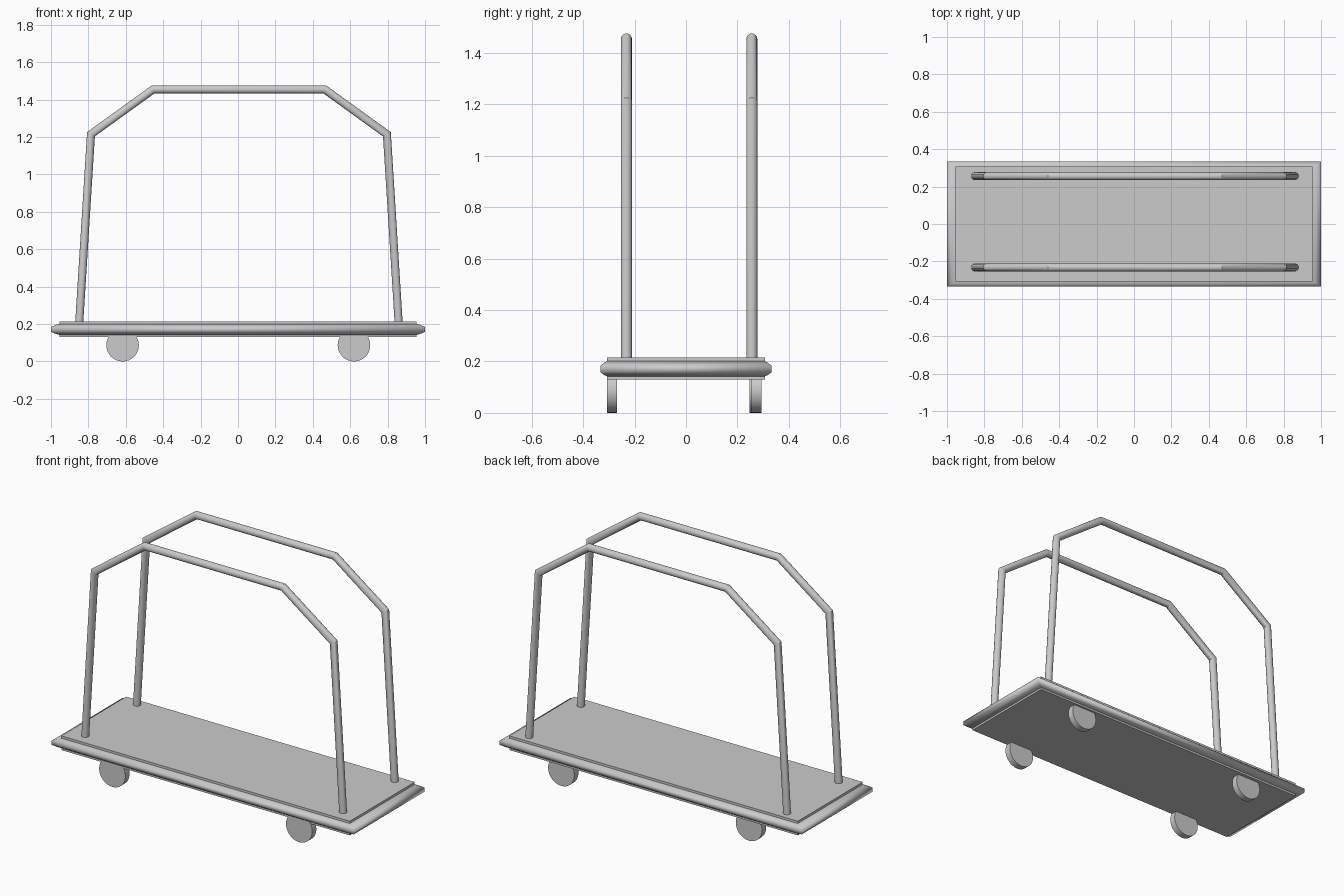
import bpy, bmesh
from math import pi, cos, sin, radians
from mathutils import Vector, Matrix

if "Cube" in bpy.data.objects:
    bpy.data.objects.remove(bpy.data.objects["Cube"])


def finish(bm, name, angle):
    bmesh.ops.recalc_face_normals(bm, faces=bm.faces)
    mesh = bpy.data.meshes.new(name)
    bm.to_mesh(mesh)
    bm.free()
    ob = bpy.data.objects.new(name, mesh)
    bpy.context.collection.objects.link(ob)
    bpy.ops.object.select_all(action='DESELECT')
    bpy.context.view_layer.objects.active = ob
    ob.select_set(True)
    bpy.ops.object.shade_smooth_by_angle(angle=radians(angle))
    return ob


def loft(bm, rings):
    loops = [[bm.verts.new(p) for p in ring] for ring in rings]
    n = len(loops[0])
    for a, b in zip(loops, loops[1:]):
        for i in range(n):
            j = (i + 1) % n
            bm.faces.new((a[i], a[j], b[j], b[i]))
    bm.faces.new(loops[0])
    bm.faces.new(loops[-1])


def rectangle(hx, hy, z):
    return [(-hx, -hy, z), (hx, -hy, z), (hx, hy, z), (-hx, hy, z)]


# Flat load platform
bm = bmesh.new()
loft(bm, [rectangle(0.955, 0.307, z) for z in (0.13, 0.215)])
finish(bm, "platform", 30)

# Bumper moulding with mitred corners round the platform
bm = bmesh.new()
profile = [(0.0, 0.142), (0.4, 0.147), (1.0, 0.158), (1.0, 0.184), (0.4, 0.196), (0.0, 0.201)]
loft(bm, [rectangle(0.955 + 0.045 * t, 0.307 + 0.026 * t, z) for t, z in profile])
finish(bm, "bumper", 75)


# Bent tube handrails, mitred at each bend
def rail(name, y, r=0.0215, sides=16):
    pts = [Vector(p) for p in ((-0.85, 0.19), (-0.786, 1.215), (-0.453, 1.455),
                               (0.463, 1.455), (0.796, 1.215), (0.86, 0.19))]
    dirs = [(b - a).normalized() for a, b in zip(pts, pts[1:])]
    rings = []
    for i, p in enumerate(pts):
        d0, d1 = dirs[max(i - 1, 0)], dirs[min(i, len(dirs) - 1)]
        t = (d0 + d1).normalized()
        side = Vector((-t.y, t.x)) / t.dot(d0)
        ring = []
        for k in range(sides):
            a = 2 * pi * k / sides
            q = p + side * r * cos(a)
            ring.append((q.x, y + r * sin(a), q.y))
        rings.append(ring)
    bm = bmesh.new()
    loft(bm, rings)
    finish(bm, name, 28)


rail("front_rail", -0.232)
rail("back_rail", 0.256)

# Wheels, partly sunk into the underside
for name, x, y in (("front_left_wheel", -0.617, -0.288), ("front_right_wheel", 0.62, -0.288),
                   ("back_left_wheel", -0.617, 0.267), ("back_right_wheel", 0.62, 0.275)):
    bm = bmesh.new()
    bmesh.ops.create_cone(bm, cap_ends=True, segments=32, radius1=0.087, radius2=0.087, depth=0.039,
                          matrix=Matrix.Translation((x, y, 0.087)) @ Matrix.Rotation(pi / 2, 4, 'X'))
    finish(bm, name, 30)
